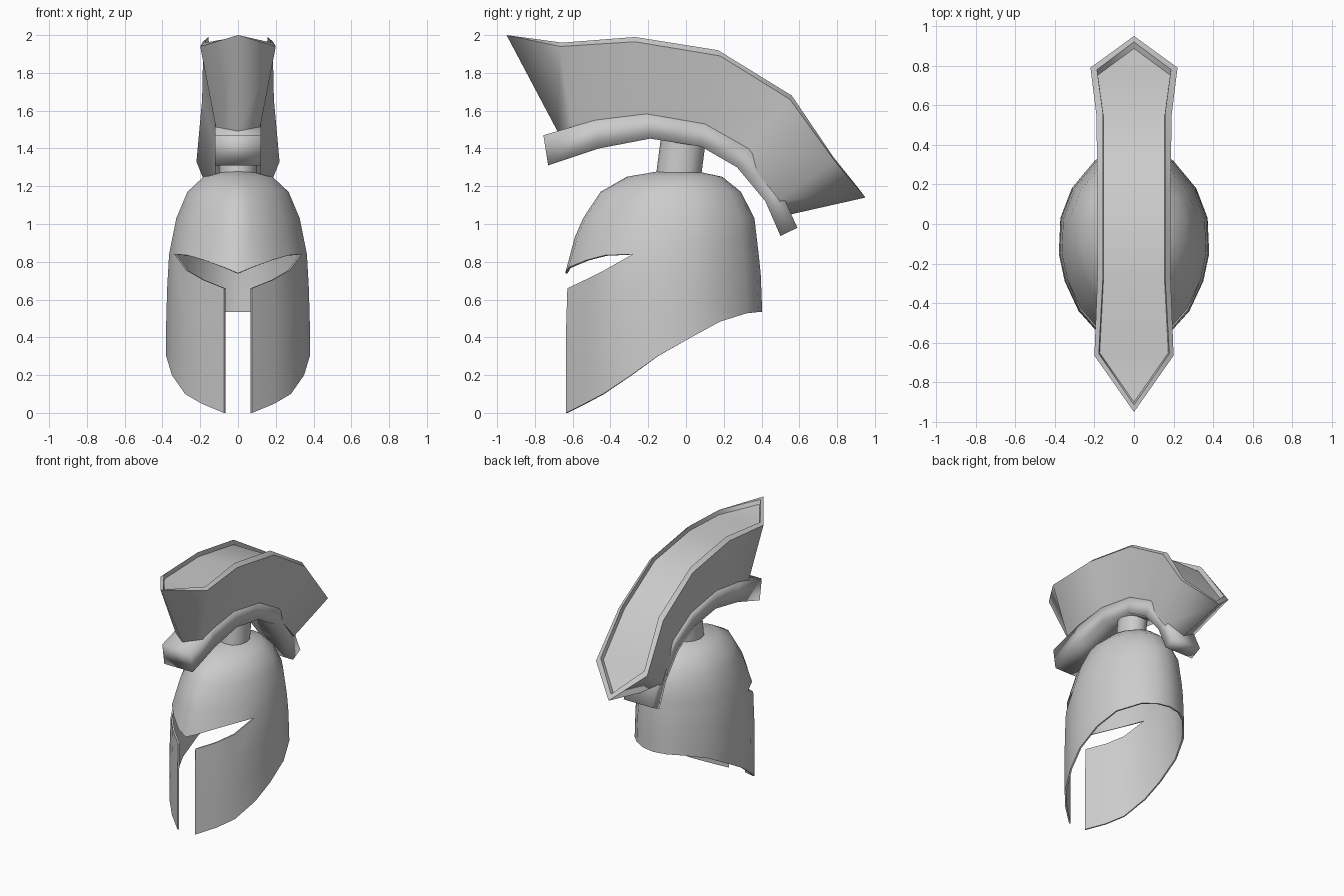
import bpy, bmesh, math
from mathutils import Vector

if "Cube" in bpy.data.objects:
    bpy.data.objects.remove(bpy.data.objects["Cube"])

grey = bpy.data.materials.new("light_grey")
grey.diffuse_color = (0.6, 0.6, 0.6, 1)
grey.use_nodes = True
grey.node_tree.nodes["Principled BSDF"].inputs["Base Color"].default_value = grey.diffuse_color


def lerp(table, v):
    """Piecewise linear lookup in a list of (key, value)."""
    for (a, fa), (b, fb) in zip(table, table[1:]):
        if v <= b:
            t = max(0, (v - a) / (b - a))
            return fa + (fb - fa) * t
    return table[-1][1]


def finish(name, bm):
    me = bpy.data.meshes.new(name)
    bm.to_mesh(me)
    bm.free()
    ob = bpy.data.objects.new(name, me)
    bpy.context.collection.objects.link(ob)
    me.materials.append(grey)
    bpy.ops.object.select_all(action='DESELECT')
    ob.select_set(True)
    bpy.context.view_layer.objects.active = ob
    return ob


def smooth(angle):
    bpy.ops.object.shade_smooth_by_angle(angle=math.radians(angle))


def bridge(bm, a, b, closed=True):
    n = len(a)
    for i in range(n if closed else n - 1):
        j = (i + 1) % n
        bm.faces.new((a[i], a[j], b[j], b[i]))


# Helmet shell: half plan outline from nose to nape, shrunk with height
plan = [(0, -.65), (.075, -.635), (.19, -.54), (.28, -.44), (.35, -.29),
        (.38, -.15), (.372, .03), (.315, .18), (.2, .32), (.1, .385), (0, .405)]
shrink = [(0, 1), (.5, 1), (.75, .98), (.84, .96), (1.03, .86), (1.17, .705),
          (1.25, .48), (1.278, .2)]
centre = [(.84, -.1), (1.03, -.072), (1.17, -.065), (1.25, -.05), (1.28, -.04)]
hem = [(-.63, 0), (-.44, .1), (-.29, .2), (-.15, .3), (.17, .48), (.33, .53), (.4, .535)]
brow = [.74, .77, .81, .835, .84]
cheek_top = [None, .66, .705, .755, .84]
EYE = 4   # plan column where the eye slit closes

bm = bmesh.new()


def point(p, z):
    s = lerp(shrink, z)
    return bm.verts.new((p[0] * s, lerp(centre, z) + (p[1] + .1) * s, z))


apex = bm.verts.new((0, -.04, 1.285))
lower, upper = [], []
for i, p in enumerate(plan):
    zu = brow[min(i, EYE)]
    up = [point(p, z) for z in (zu, .93, 1.03, 1.1, 1.17, 1.215, 1.25, 1.278)]
    lo = None
    if i > 0:
        z0, z1 = lerp(hem, p[1]), cheek_top[min(i, EYE)]
        lo = [point(p, z0 + (z1 - z0) * k / 3) for k in range(3)]
        lo.append(up[0] if i >= EYE else point(p, z1))
    upper.append(up)
    lower.append(lo)
for i in range(len(plan) - 1):
    bridge(bm, upper[i], upper[i + 1], False)
    bm.faces.new((upper[i][-1], upper[i + 1][-1], apex))
    if i > 0:
        bridge(bm, lower[i], lower[i + 1], False)
bmesh.ops.recalc_face_normals(bm, faces=bm.faces)
bm.normal_update()
if sum(f.normal.dot(f.calc_center_median() - Vector((0, -.1, .5))) for f in bm.faces) < 0:
    bmesh.ops.reverse_faces(bm, faces=bm.faces)
helmet = finish("helmet_shell", bm)
mirror = helmet.modifiers.new("mirror", 'MIRROR')
mirror.use_clip = True
solid = helmet.modifiers.new("thickness", 'SOLIDIFY')
solid.thickness = 0.012
solid.offset = -1
for name in ("mirror", "thickness"):
    bpy.ops.object.modifier_apply(modifier=name)
smooth(50)

# Post joining the dome to the crest holder
bm = bmesh.new()
rings = []
for y, z in ((-.04, 1.25), (-.01, 1.48)):
    rings.append([bm.verts.new((.1 * math.cos(a), y + .12 * math.sin(a), z))
                  for a in (k * math.tau / 12 for k in range(12))])
bridge(bm, *rings)
for r in rings:
    bm.faces.new(r)
bmesh.ops.recalc_face_normals(bm, faces=bm.faces)
finish("crest_post", bm)
smooth(40)

# Curved holder: box section swept between its top and bottom curves
top = [(-.755, 1.47), (-.48, 1.55), (-.21, 1.583), (.1, 1.53), (.33, 1.4), (.49, 1.2), (.59, .98)]
bot = [(-.73, 1.31), (-.46, 1.4), (-.19, 1.452), (.08, 1.41), (.27, 1.3), (.42, 1.12), (.5, .937)]
section = [(.122, 0), (.122, 1), (-.122, 1), (-.122, 0)]
bm = bmesh.new()
rings = [[bm.verts.new((x, b[0] + (t[0] - b[0]) * f, b[1] + (t[1] - b[1]) * f))
          for x, f in section] for t, b in zip(top, bot)]
for a, b in zip(rings, rings[1:]):
    bridge(bm, a, b)
bm.faces.new(rings[0])
bm.faces.new(rings[-1])
bmesh.ops.recalc_face_normals(bm, faces=bm.faces)
finish("crest_holder", bm)
smooth(120)

# Crest: base, outer rim and inner rim rings pointed at both ends, sunken top
base = [(0, -.68, 1.49), (.115, -.6, 1.5), (.11, -.21, 1.55), (.11, .1, 1.5),
        (.11, .3, 1.37), (.14, .49, 1.13), (0, .55, 1.05)]
outer = [(0, -.95, 2.0), (.2, -.665, 1.94), (.185, -.27, 1.965), (.185, .18, 1.89),
         (.19, .55, 1.66), (.22, .79, 1.33), (0, .95, 1.14)]
inner = [(0, -.915, 1.99), (.178, -.655, 1.96), (.157, -.27, 1.99), (.157, .17, 1.92),
         (.157, .56, 1.68), (.187, .78, 1.355), (0, .92, 1.18)]
# the floor drops straight away from the rim, towards the holder
floor = [tuple(Vector(p) + (Vector(q) - Vector(p)).normalized() * .035)
         for p, q in zip(inner, base)]
bm = bmesh.new()


def ring(half):
    full = half + [(-x, y, z) for x, y, z in half[-2:0:-1]]
    return [bm.verts.new(c) for c in full]


def cap(r):
    n = len(r)
    bm.faces.new((r[0], r[1], r[-1]))
    for k in range(1, n // 2 - 1):
        bm.faces.new((r[k], r[k + 1], r[n - k - 1], r[n - k]))
    bm.faces.new((r[n // 2 - 1], r[n // 2], r[n // 2 + 1]))


loops = [ring(h) for h in (base, outer, inner, floor)]
for a, b in zip(loops, loops[1:]):
    bridge(bm, a, b)
cap(loops[0])
cap(loops[-1])
bmesh.ops.recalc_face_normals(bm, faces=bm.faces)
# smooth walls, crisp rim edges
for f in bm.faces:
    f.smooth = True
for r in loops:
    for a, b in zip(r, r[1:] + r[:1]):
        bm.edges.get((a, b)).smooth = False
finish("crest_plume", bm)
